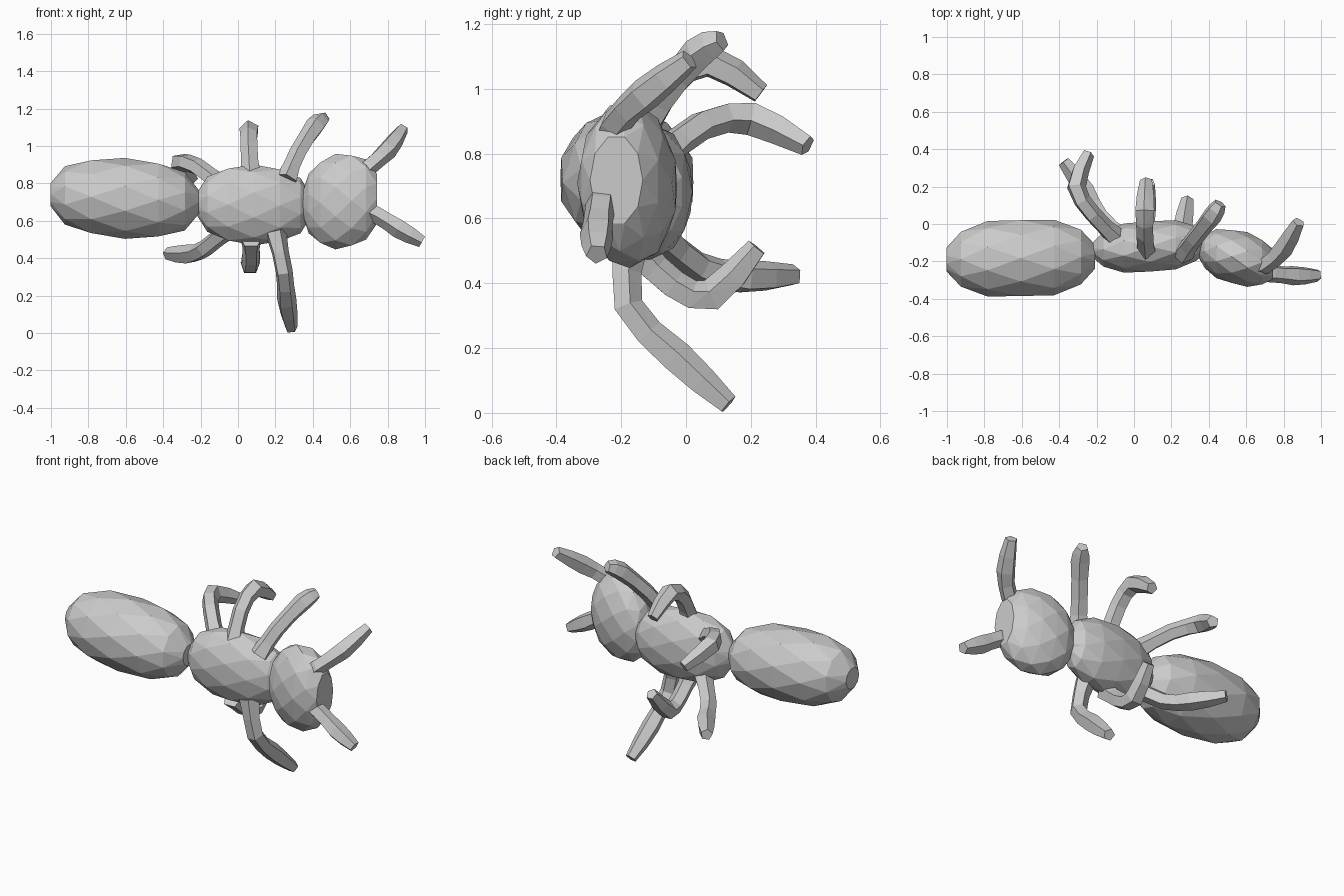
import bpy, bmesh, math
from mathutils import Vector

if "Cube" in bpy.data.objects:
    bpy.data.objects.remove(bpy.data.objects["Cube"])


def skin(name, rings):
    """Skin a list of rings into a flat-shaded faceted object."""
    bm = bmesh.new()
    vr = [[bm.verts.new(p) for p in r] for r in rings]
    n = len(vr[0])
    for a, b in zip(vr, vr[1:]):
        for i in range(n):
            j = (i + 1) % n
            bm.faces.new((a[i], a[j], b[j], b[i]))
    bm.faces.new(vr[0])
    bm.faces.new(vr[-1])
    bmesh.ops.recalc_face_normals(bm, faces=bm.faces)
    bmesh.ops.triangulate(bm, faces=[f for f in bm.faces if len(f.verts) == 4])
    me = bpy.data.meshes.new(name)
    bm.to_mesh(me)
    bm.free()
    bpy.context.collection.objects.link(bpy.data.objects.new(name, me))


def body(name, start, end, ry, rz, power, cut=0.98, steps=6, sides=10):
    """Rounded segment from start to end; cut < 1 leaves a flat far end."""
    start, end = Vector(start), Vector(end)
    u0, u1 = -math.asin(0.98), math.asin(cut)
    rings = []
    for k in range(steps + 1):
        t = math.sin(u0 + (u1 - u0) * k / steps)
        r = 1.03 * (1 - abs(t) ** power) ** (1 / power)
        c = start.lerp(end, (t + 1) / 2)
        angles = [2 * math.pi * (i + 0.5 * (k % 2)) / sides for i in range(sides)]
        rings.append([c + Vector((0, ry * r * math.cos(a), rz * r * math.sin(a)))
                      for a in angles])
    skin(name, rings)


def limb(name, base, low, knee, tip, sides=5):
    """Curved limb through four points, thick at the root and the knee."""
    p = [Vector(q) for q in (base, low, knee, tip)]
    ext = [2 * p[0] - p[1]] + p + [2 * p[3] - p[2]]
    pts = []
    for i in range(3):
        a, b, c, d = ext[i:i + 4]
        pts += [b, (9 * (b + c) - a - d) / 16]      # smooth midpoint
    pts.append(p[3])
    normal = last = None
    rings = []
    for i, q in enumerate(pts):
        t = (pts[min(i + 1, 6)] - pts[max(i - 1, 0)]).normalized()
        normal = last.rotation_difference(t) @ normal if last else t.orthogonal().normalized()
        last = t
        side = t.cross(normal)
        r = 0.034 if i == 6 else 0.06 - 0.012 * min(i, 1) + 0.006 * (i == 4)
        rings.append([q + r * (math.cos(a) * normal + math.sin(a) * side)
                      for a in (2 * math.pi * j / sides for j in range(sides))])
    skin(name, rings)


# Three body segments
body("abdomen", (-1.01, -.19, .74), (-.2, -.175, .7), .207, .21, 2.5)
body("thorax", (-.23, -.14, .69), (.4, -.1, .68), .137, .21, 2.3)
body("head", (.34, -.14, .69), (.77, -.22, .72), .145, .25, 2.2, cut=.87)

# Six legs, curling towards the belly side
limb("rear_leg_upper", (-.08, -.09, .78), (-.22, .05, .89), (-.31, .2, .91), (-.245, .375, .825))
limb("rear_leg_lower", (-.05, -.09, .56), (-.18, .04, .45), (-.26, .18, .42), (-.375, .335, .425))
limb("middle_leg_upper", (.07, -.15, .82), (.06, -.06, 1.0), (.06, .07, 1.085), (.065, .23, .985))
limb("middle_leg_lower", (.07, -.15, .5), (.07, -.04, .395), (.065, .08, .36), (.08, .22, .51))
limb("front_leg_upper", (.26, -.16, .82), (.32, -.08, .96), (.415, .04, 1.11), (.46, .11, 1.15))
limb("front_leg_lower", (.2, -.17, .54), (.245, -.18, .33), (.26, -.03, .17), (.285, .13, .025))

# Pair of antennae
limb("antenna_upper", (.58, -.25, .78), (.7, -.22, .89), (.8, -.13, .98), (.88, .01, 1.09))
limb("antenna_lower", (.6, -.26, .7), (.74, -.265, .635), (.86, -.275, .56), (.985, -.275, .49))
